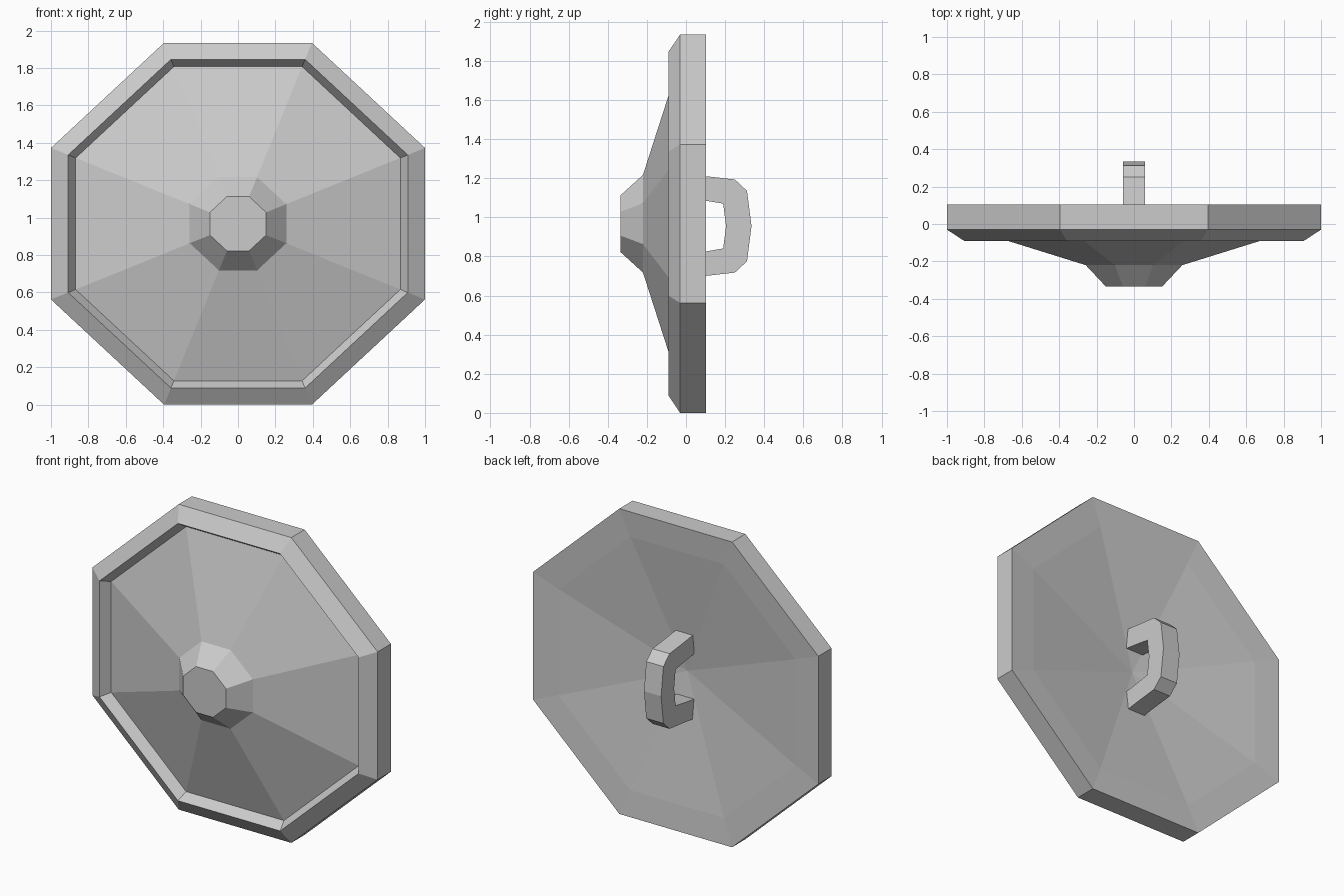
import bpy, bmesh

if "Cube" in bpy.data.objects:
    bpy.data.objects.remove(bpy.data.objects["Cube"])

CZ = 0.9675  # height of the shield centre

def make_object(name, bm):
    bmesh.ops.recalc_face_normals(bm, faces=bm.faces)
    mesh = bpy.data.meshes.new(name)
    bm.to_mesh(mesh)
    bm.free()
    obj = bpy.data.objects.new(name, mesh)
    bpy.context.collection.objects.link(obj)
    return obj

# Slightly irregular octagon outline, mirrored from two corners
OCT = [(1, -.405), (1, .405), (.395, CZ), (-.395, CZ),
       (-1, .405), (-1, -.405), (-.395, -CZ), (.395, -CZ)]

# Shield body: (scale, y) rings from the front cap, over the rim, to the dished back
PROFILE = [(.15, -.335), (.258, -.22), (.868, -.03), (.908, -.09),
           (1, -.03), (1, .103), (.83, .09)]
bm = bmesh.new()
rings = [[bm.verts.new((x * s, y, CZ + z * s)) for x, z in OCT] for s, y in PROFILE]
bm.faces.new(rings[0])
for a, b in zip(rings, rings[1:]):
    for i in range(8):
        j = (i + 1) % 8
        bm.faces.new((a[i], a[j], b[j], b[i]))
apex = bm.verts.new((0, -.015, CZ))
for i in range(8):
    bm.faces.new((rings[-1][i], rings[-1][(i + 1) % 8], apex))
make_object("shield_body", bm)

# Grip: outer and inner (y, z) half profiles, mirrored top to bottom
OUTER = [(.005, .268), (.10, .255), (.25, .238), (.312, .18), (.335, 0)]
INNER = [(.005, .143), (.10, .13), (.188, .115), (.19, .115), (.205, 0)]

def mirrored(half):
    return half + [(y, -z) for y, z in reversed(half[:-1])]

bm = bmesh.new()
sections = []
for (yo, zo), (yi, zi) in zip(mirrored(OUTER), mirrored(INNER)):
    sections.append([bm.verts.new(p) for p in (
        (-.06, yo, CZ - .012 + zo), (.06, yo, CZ - .012 + zo),
        (.06, yi, CZ - .012 + zi), (-.06, yi, CZ - .012 + zi))])
for a, b in zip(sections, sections[1:]):
    for i in range(4):
        j = (i + 1) % 4
        bm.faces.new((a[i], a[j], b[j], b[i]))
bm.faces.new(sections[0])
bm.faces.new(sections[-1])
make_object("grip", bm)
